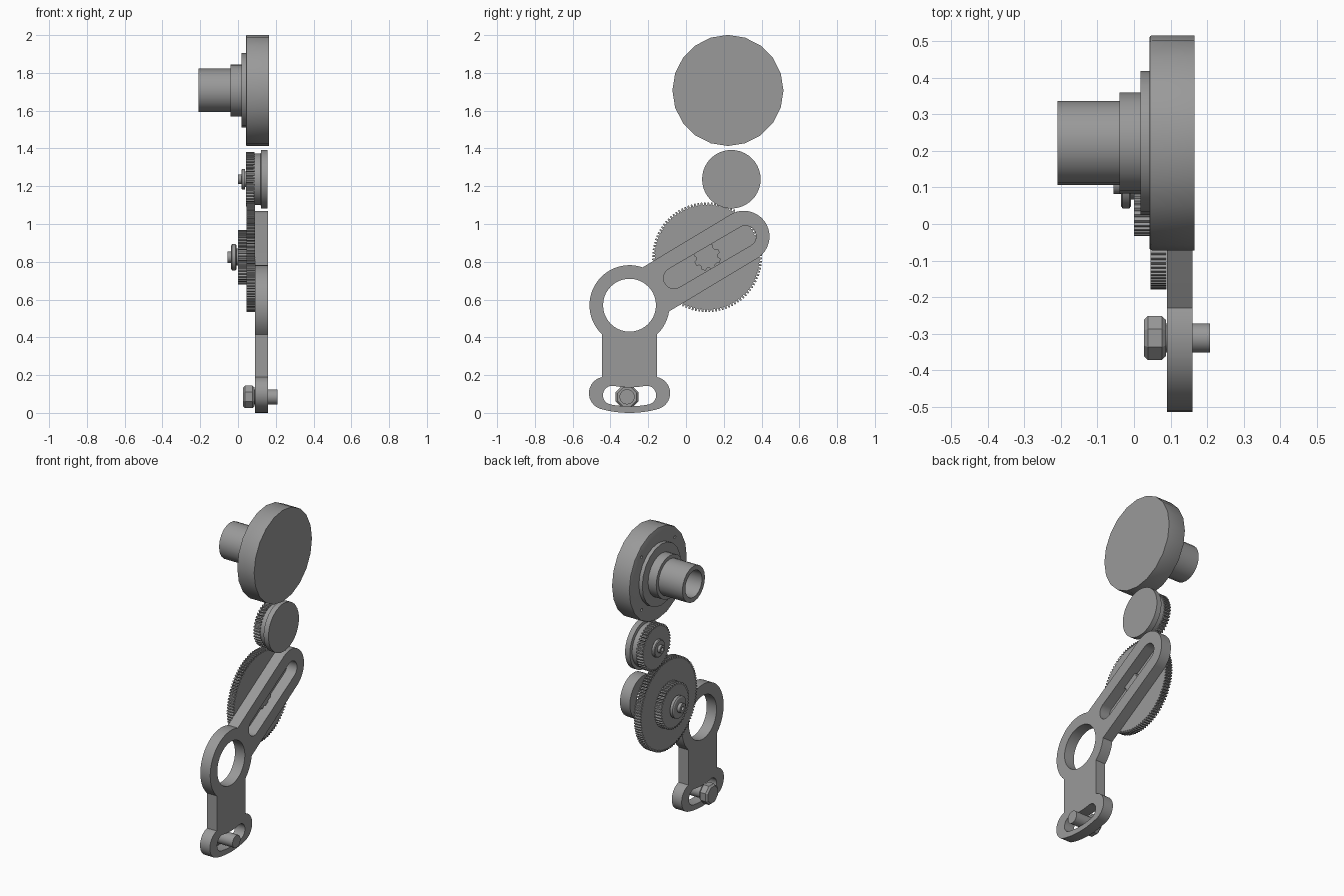
import bpy
import bmesh
from math import sin, cos, radians, atan2, asin, pi, degrees

if "Cube" in bpy.data.objects:
    bpy.data.objects.remove(bpy.data.objects["Cube"], do_unlink=True)

# Dark grey finish shared by every part
GREY = (0.32, 0.32, 0.32, 1.0)
finish = bpy.data.materials.new("dark_grey")
finish.use_nodes = True
finish.diffuse_color = GREY
finish.node_tree.nodes["Principled BSDF"].inputs["Base Color"].default_value = GREY


def activate(obj):
    bpy.ops.object.select_all(action='DESELECT')
    obj.select_set(True)
    bpy.context.view_layer.objects.active = obj


def arc(center, r, start, end, n=16):
    """Points along an arc in the (y, z) plane, angles in degrees."""
    steps = [radians(start + (end - start) * i / n) for i in range(n + 1)]
    return [(center[0] + r * cos(a), center[1] + r * sin(a)) for a in steps]


def circle(center, r, n=40):
    return arc(center, r, 0, 360, n)[:-1]


def plate(name, loops, x0, x1):
    """Flat plate across x from a (y, z) outline, later loops being holes."""
    curve = bpy.data.curves.new(name, 'CURVE')
    curve.dimensions = '2D'
    curve.fill_mode = 'BOTH'
    curve.extrude = (x1 - x0) / 2
    for loop in loops:
        spline = curve.splines.new('POLY')
        spline.points.add(len(loop) - 1)
        for point, (y, z) in zip(spline.points, loop):
            point.co = (y, z, 0, 1)
        spline.use_cyclic_u = True
    obj = bpy.data.objects.new(name, curve)
    obj.location.x = (x0 + x1) / 2
    obj.rotation_euler = (pi / 2, 0, pi / 2)
    bpy.context.collection.objects.link(obj)
    activate(obj)
    bpy.ops.object.convert(target='MESH')
    obj = bpy.context.object
    bm = bmesh.new()
    bm.from_mesh(obj.data)
    bmesh.ops.remove_doubles(bm, verts=bm.verts, dist=1e-5)
    bmesh.ops.recalc_face_normals(bm, faces=bm.faces)
    bm.to_mesh(obj.data)
    bm.free()
    obj.data.materials.clear()
    obj.data.materials.append(finish)
    bpy.ops.object.shade_smooth_by_angle(angle=radians(25))
    return obj


def lathe(name, center, profile, n=32, phase=0.0):
    """Turn a list of (x, radius) around an axis along x."""
    bm = bmesh.new()
    rings = []
    for x, r in profile:
        angles = [2 * pi * (i + phase) / n for i in range(n)]
        rings.append([bm.verts.new((x, center[0] + r * cos(a), center[1] + r * sin(a)))
                      for a in angles])
    for a, b in zip(rings, rings[1:]):
        for i in range(n):
            j = (i + 1) % n
            bm.faces.new((a[i], a[j], b[j], b[i]))
    bmesh.ops.remove_doubles(bm, verts=bm.verts, dist=1e-5)
    bmesh.ops.recalc_face_normals(bm, faces=bm.faces)
    mesh = bpy.data.meshes.new(name)
    bm.to_mesh(mesh)
    bm.free()
    mesh.materials.append(finish)
    obj = bpy.data.objects.new(name, mesh)
    bpy.context.collection.objects.link(obj)
    activate(obj)
    bpy.ops.object.shade_smooth_by_angle(angle=radians(30))
    return obj


def gear(name, center, teeth, root, tip, x0, x1):
    """Spur gear with tapered teeth."""
    outline = []
    for i in range(teeth):
        for step, r in ((0, root), (0.3, root), (0.45, tip), (0.85, tip)):
            a = 2 * pi * (i + step) / teeth
            outline.append((center[0] + r * cos(a), center[1] + r * sin(a)))
    return plate(name, [outline], x0, x1)


# Bracket: ring, slotted arm, stem and curved-slot foot in one outline
RING, RING_R = (-0.299, 0.57), 0.212
ARM_END, ARM_R = (0.306, 0.934), 0.136
tilt = degrees(atan2(ARM_END[1] - RING[1], ARM_END[0] - RING[0]))
arm_join = degrees(asin(ARM_R / RING_R))
stem_join = degrees(asin(0.145 / RING_R))
FOOT_R, LOBE_R = 0.483, 0.087
lobe = degrees(asin(0.128 / FOOT_R))


def swing(radius, angle):
    """Point hanging below the ring centre, swung sideways by an angle."""
    return (RING[0] + radius * sin(radians(angle)), RING[1] - radius * cos(radians(angle)))


outline = arc(ARM_END, ARM_R, tilt - 90, tilt + 90, 24)
outline += arc(RING, RING_R, tilt + arm_join, 270 - stem_join, 30)
outline += arc(swing(FOOT_R, -lobe), LOBE_R, 101, 270 - lobe)
outline += arc(RING, FOOT_R + LOBE_R, 270 - lobe, 270 + lobe)[1:-1]
outline += arc(swing(FOOT_R, lobe), LOBE_R, lobe - 90, 79)
outline += arc(RING, RING_R, stem_join - 90, tilt - arm_join, 10)

SLOT_A, SLOT_B, SLOT_R = (-0.063, 0.714), (0.315, 0.935), 0.056
slot_tilt = degrees(atan2(SLOT_B[1] - SLOT_A[1], SLOT_B[0] - SLOT_A[0]))
arm_slot = (arc(SLOT_B, SLOT_R, slot_tilt - 90, slot_tilt + 90)
            + arc(SLOT_A, SLOT_R, slot_tilt + 90, slot_tilt + 270))

MID_R, HALF = 0.485, 0.05
bend = degrees(asin(0.091 / MID_R))
foot_slot = (arc(RING, MID_R + HALF, 270 - bend, 270 + bend)
             + arc(swing(MID_R, bend), HALF, bend - 90, bend + 90)[1:]
             + arc(RING, MID_R - HALF, 270 + bend, 270 - bend)[1:]
             + arc(swing(MID_R, -bend), HALF, 90 - bend, 270 - bend)[1:-1])
plate("bracket", [outline, circle(RING, 0.14), arm_slot, foot_slot], 0.09, 0.16)

# Foot bolt
BOLT = (-0.312, 0.085)
lathe("bolt_shaft", BOLT, [(0.08, 0), (0.08, 0.04), (0.208, 0.04), (0.208, 0)], 24)
lathe("bolt_head", BOLT, [(0.027, 0), (0.027, 0.054), (0.038, 0.065), (0.076, 0.065),
                          (0.087, 0.054), (0.087, 0)], 8, 0.5)

# Compound gear on the arm
AXLE = (0.112, 0.824)
gear("large_gear", AXLE, 100, 0.277, 0.291, 0.045, 0.089)
gear("pinion", AXLE, 44, 0.132, 0.145, 0.0, 0.046)
lathe("pinion_nut", AXLE, [(0.005, 0), (0.005, 0.045), (-0.008, 0.045), (-0.008, 0.062),
                           (-0.013, 0.07), (-0.031, 0.07), (-0.036, 0.062), (-0.036, 0.03),
                           (-0.056, 0.03), (-0.056, 0.013), (-0.03, 0.013), (-0.03, 0)])
gear("splined_hub", AXLE, 8, 0.058, 0.072, 0.08, 0.105)

# Idler roller with its own gear
IDLER = (0.24, 1.237)
lathe("idler_roller", IDLER, [(0.08, 0), (0.08, 0.136), (0.12, 0.136), (0.123, 0.155),
                              (0.157, 0.155), (0.157, 0)], 40)
gear("idler_gear", IDLER, 44, 0.132, 0.145, 0.042, 0.087)
lathe("idler_nut", IDLER, [(0.05, 0), (0.05, 0.04), (0.038, 0.04), (0.037, 0.055),
                           (0.022, 0.055), (0.018, 0.05), (0.018, 0.025), (0.0, 0.025),
                           (0.0, 0.012), (0.02, 0.012), (0.02, 0)])

# Drive wheel with stepped hub and hollow shaft
WHEEL = (0.222, 1.707)
wheel = lathe("drive_wheel", WHEEL, [
    (0.04, 0), (0.04, 0.085), (-0.21, 0.085), (-0.21, 0.115), (-0.04, 0.115),
    (-0.04, 0.138), (0.018, 0.138), (0.018, 0.197), (0.042, 0.197), (0.042, 0.287),
    (0.044, 0.292), (0.049, 0.294), (0.165, 0.294), (0.165, 0)], 20)

# Screw holes in the back of the wheel
for quarter in range(4):
    a = pi / 4 + quarter * pi / 2
    spot = (WHEEL[0] + 0.24 * cos(a), WHEEL[1] + 0.24 * sin(a))
    cutter = lathe("hole_cutter", spot, [(0, 0), (0, 0.009), (0.08, 0.009), (0.08, 0)], 12)
    cutter.hide_render = True
    activate(wheel)
    cut = wheel.modifiers.new("screw_hole", 'BOOLEAN')
    cut.operation = 'DIFFERENCE'
    cut.solver = 'EXACT'
    cut.object = cutter
    bpy.ops.object.modifier_move_to_index(modifier=cut.name, index=0)
    bpy.ops.object.modifier_apply(modifier=cut.name)
    bpy.data.objects.remove(cutter, do_unlink=True)
bpy.ops.object.shade_smooth_by_angle(angle=radians(30))
